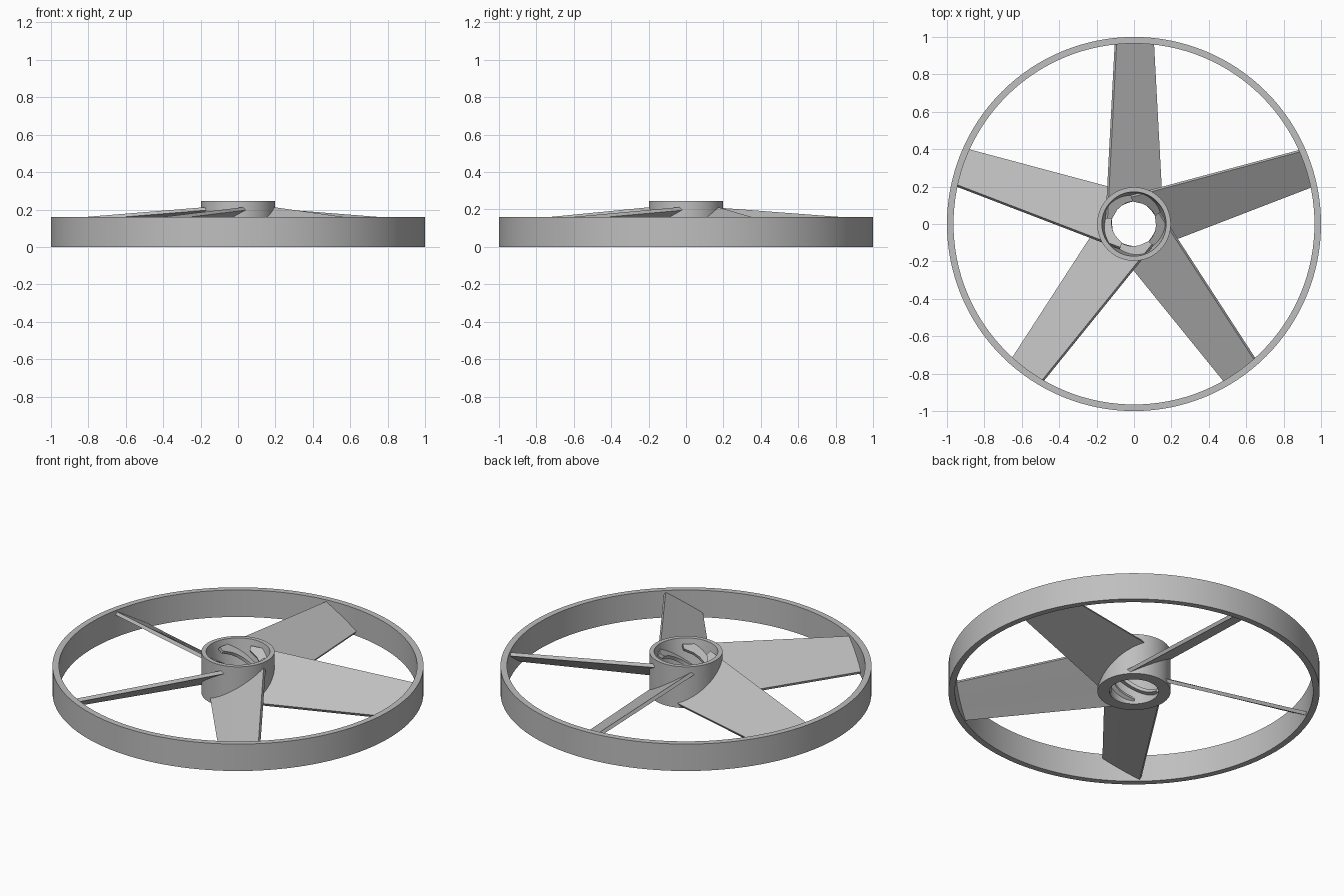
import bpy, bmesh, math
from mathutils import Matrix, Vector

cube = bpy.data.objects.get("Cube")
if cube:
    bpy.data.objects.remove(cube, do_unlink=True)

# Single plain grey finish
grey = bpy.data.materials.new("light_grey")
grey.use_nodes = True
colour = (0.52, 0.52, 0.52, 1)
grey.diffuse_color = colour
grey.node_tree.nodes["Principled BSDF"].inputs["Base Color"].default_value = colour


def finish(bm, name):
    bmesh.ops.recalc_face_normals(bm, faces=bm.faces)
    mesh = bpy.data.meshes.new(name)
    bm.to_mesh(mesh)
    bm.free()
    mesh.materials.append(grey)
    obj = bpy.data.objects.new(name, mesh)
    bpy.context.collection.objects.link(obj)
    bpy.ops.object.select_all(action='DESELECT')
    bpy.context.view_layer.objects.active = obj
    obj.select_set(True)
    bpy.ops.object.shade_smooth_by_angle(angle=math.radians(30))
    return obj


def revolve(name, profile, segments):
    """Spin a closed (radius, height) profile around the z axis."""
    bm = bmesh.new()
    rings = []
    for i in range(segments):
        a = math.tau * i / segments
        rings.append([bm.verts.new((r * math.cos(a), r * math.sin(a), z)) for r, z in profile])
    n = len(profile)
    for i, ring in enumerate(rings):
        nxt = rings[(i + 1) % segments]
        for j in range(n):
            k = (j + 1) % n
            bm.faces.new((ring[j], nxt[j], nxt[k], ring[k]))
    return finish(bm, name)


# Outer rim and hollow hub, whose bore narrows downwards
revolve("outer_rim", [(0.965, 0), (1, 0), (1, 0.16), (0.965, 0.16)], 128)
revolve("hub", [(0.132, 0), (0.197, 0), (0.197, 0.245), (0.172, 0.245)], 64)


def make_blade(name, angle, strips=12, thick=0.02):
    """Flat pitched blade along +y, with its ends trimmed to hub and rim arcs."""
    def section_point(s, end_radius, inner):
        y = 0.1 if inner else 0.965
        for _ in range(4):
            t = (y - 0.1) / 0.865
            left, right = -0.143 + 0.045 * t, 0.148 - 0.046 * t
            high, low = 0.207 - 0.066 * t, 0.018
            x = left + (right - left) * s
            y = math.sqrt(max(end_radius ** 2 - x * x, 0.03 ** 2))
        normal = Vector((high - low, 0, right - left)).normalized()
        return Vector((x, y, high + (low - high) * s)), normal * thick / 2

    bm = bmesh.new()
    rows = []
    for i in range(strips + 1):
        root, n0 = section_point(i / strips, 0.122, True)
        tip, n1 = section_point(i / strips, 0.98, False)
        rows.append([bm.verts.new(p) for p in (root + n0, tip + n1, tip - n1, root - n0)])
    for a, b in zip(rows, rows[1:]):
        for j in range(4):
            k = (j + 1) % 4
            bm.faces.new((a[j], a[k], b[k], b[j]))
    bm.faces.new(rows[0])
    bm.faces.new(rows[-1])
    bm.transform(Matrix.Rotation(angle, 4, 'Z'))
    return finish(bm, name)


# Five evenly spaced blades
for i in range(5):
    make_blade(f"blade_{i + 1}", math.tau * i / 5)
